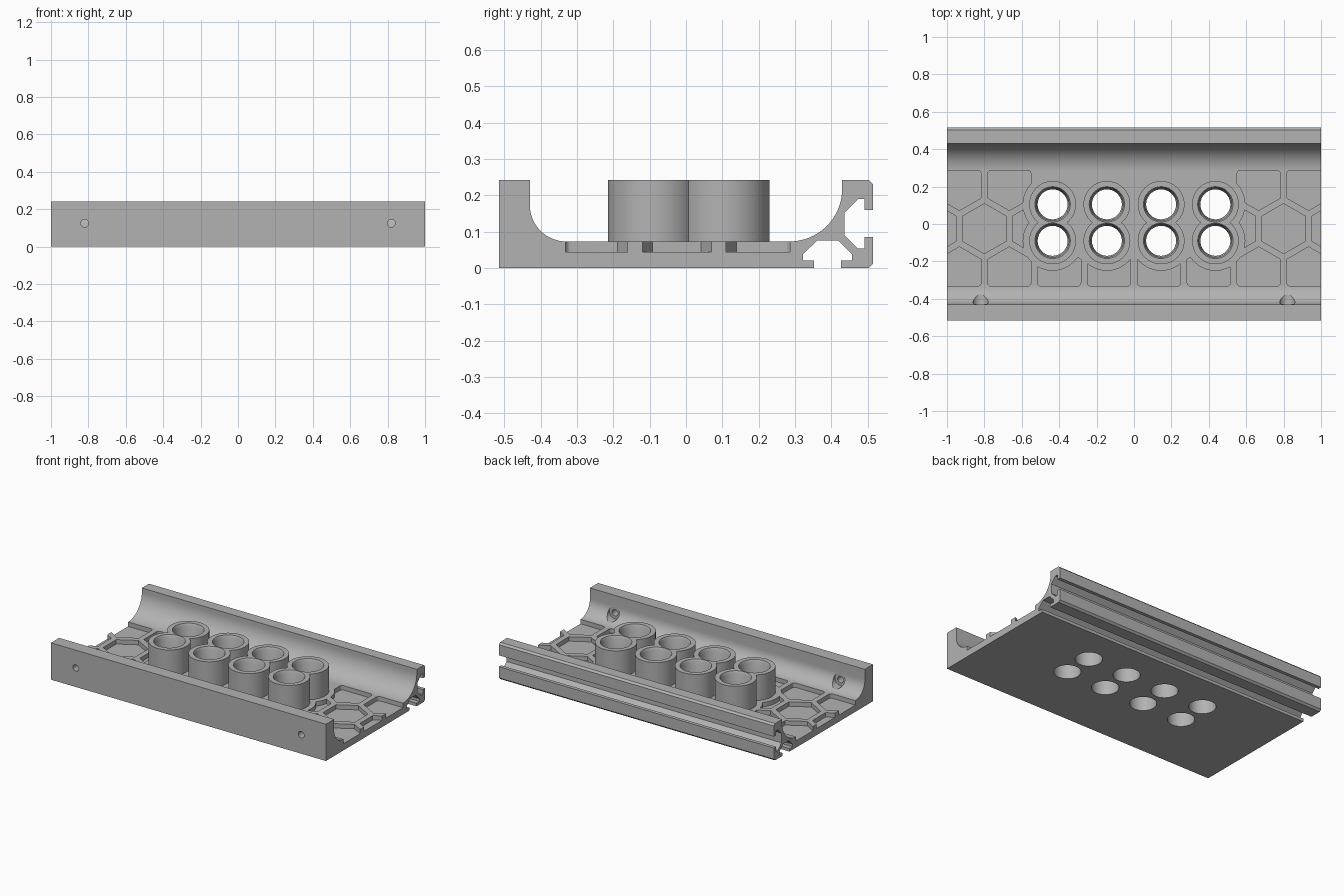
import bpy, bmesh, math
from mathutils import Vector

if "Cube" in bpy.data.objects:
    bpy.data.objects.remove(bpy.data.objects["Cube"], do_unlink=True)

grey = bpy.data.materials.new("plain grey")
grey.use_nodes = True
grey.diffuse_color = (0.45, 0.45, 0.45, 1)
grey.node_tree.nodes["Principled BSDF"].inputs["Base Color"].default_value = grey.diffuse_color


def make_object(name, bm):
    bmesh.ops.recalc_face_normals(bm, faces=bm.faces)
    mesh = bpy.data.meshes.new(name)
    bm.to_mesh(mesh)
    bm.free()
    mesh.materials.append(grey)
    obj = bpy.data.objects.new(name, mesh)
    bpy.context.collection.objects.link(obj)
    return obj


def add_prism(bm, points, push):
    """Extrude a closed outline along a vector."""
    face = bm.faces.new([bm.verts.new(p) for p in points])
    out = bmesh.ops.extrude_face_region(bm, geom=[face])
    moved = [g for g in out["geom"] if isinstance(g, bmesh.types.BMVert)]
    bmesh.ops.translate(bm, verts=moved, vec=Vector(push))


def add_turned(bm, centre, profile, axis="Z", sides=64):
    """Stack of round sections; profile lists (radius, height)."""
    rings = []
    for radius, height in profile:
        ring = []
        for i in range(sides):
            a = math.tau * i / sides
            u, v = radius * math.cos(a), radius * math.sin(a)
            offset = (u, v, height) if axis == "Z" else (u, height, v)
            ring.append(bm.verts.new(Vector(centre) + Vector(offset)))
        rings.append(ring)
    for low, high in zip(rings, rings[1:]):
        for i in range(sides):
            j = (i + 1) % sides
            bm.faces.new((low[i], low[j], high[j], high[i]))
    bm.faces.new(rings[0])
    bm.faces.new(rings[-1])


def boolean(target, cutter, operation):
    mod = target.modifiers.new(operation, "BOOLEAN")
    mod.object, mod.operation, mod.solver = cutter, operation, "EXACT"
    bpy.context.view_layer.objects.active = target
    bpy.ops.object.modifier_apply(modifier=mod.name)
    bpy.data.objects.remove(cutter, do_unlink=True)


def arc(cy, cz, radius, start, end, steps):
    angles = [math.radians(start + (end - start) * i / steps) for i in range(steps + 1)]
    return [(cy + radius * math.cos(a), cz + radius * math.sin(a)) for a in angles]


FLOOR, TOP, POCKET = 0.073, 0.242, 0.044

# Channel section: front wall, floor, curved back wall with two T slots
section = [(-0.515, 0), (-0.515, TOP), (-0.43, TOP)]
section += arc(-0.33, FLOOR + 0.1, 0.1, 180, 270, 16)
section += arc(0.285, FLOOR + 0.145, 0.145, 270, 360, 20)
section += [(0.43, TOP), (0.503, TOP), (0.515, 0.23)]
section += [(0.515, 0.16), (0.492, 0.16), (0.492, 0.19), (0.474, 0.19), (0.437, 0.153),
            (0.437, 0.09), (0.474, 0.053), (0.492, 0.053), (0.492, 0.085), (0.515, 0.085)]
section += [(0.515, 0.012), (0.503, 0)]
section += [(0.427, 0), (0.427, 0.02), (0.457, 0.02), (0.457, 0.038), (0.419, 0.076),
            (0.362, 0.076), (0.322, 0.038), (0.322, 0.02), (0.353, 0.02), (0.353, 0)]
bm = bmesh.new()
add_prism(bm, [(-1, y, z) for y, z in section], (2, 0, 0))
body = make_object("channel_tray", bm)

# Honeycomb pockets in the floor
PITCH = 0.8 / 3
HALF = PITCH / 2 - 0.0175
R = HALF / math.cos(math.pi / 6)
ROW = PITCH * math.sqrt(3) / 2
MID_Y = -0.025


def end_cell(x, y, edge):
    """Half a hexagon, squared off with rounded corners at the edge line."""
    s = 1 if edge > y else -1
    r = 0.018
    pts = [(x - HALF, y - s * R / 2), (x, y - s * R), (x + HALF, y - s * R / 2)]
    for side, order in ((1, (0, 30, 60, 90)), (-1, (90, 60, 30, 0))):
        for d in order:
            a = math.radians(d)
            pts.append((x + side * (HALF - r + r * math.cos(a)), edge - s * r * (1 - math.sin(a))))
    return pts


cells = []
for side in (-1, 1):
    for k in (4, 2):
        x = side * PITCH * k
        cells.append([(x + R * math.sin(math.tau * i / 6),
                       MID_Y + R * math.cos(math.tau * i / 6)) for i in range(6)])
    cells.append([(side * PITCH * 3 + R * math.sin(math.tau * i / 6),
                   MID_Y + R * math.cos(math.tau * i / 6)) for i in range(6)])
    for k in (2.5, 3.5):
        cells.append(end_cell(side * PITCH * k, MID_Y + ROW, 0.287))
    for k in (0.5, 1.5, 2.5, 3.5):
        cells.append(end_cell(side * PITCH * k, MID_Y - ROW, -0.332))
bm = bmesh.new()
for cell in cells:
    add_prism(bm, [(x, y, POCKET) for x, y in cell], (0, 0, 0.05))
pockets = make_object("floor_pockets", bm)

# Round pads around the tubes stay uncut
TUBE_X = [-0.435, -0.145, 0.145, 0.435]
TUBE_Y = [-0.09, 0.105]
for y in TUBE_Y:
    for x in TUBE_X:
        bm = bmesh.new()
        add_turned(bm, (x, y, 0), [(0.16, 0), (0.16, 0.15)])
        boolean(pockets, make_object("pad", bm), "DIFFERENCE")
boolean(body, pockets, "DIFFERENCE")

# Two rows of merged tubes
for y in TUBE_Y:
    bm = bmesh.new()
    for x in TUBE_X:
        add_turned(bm, (x, y, 0), [(0.125, 0.03), (0.125, TOP)])
    boolean(body, make_object("tube_row", bm), "UNION")

# Tapered bores with a chamfered mouth
bm = bmesh.new()
for y in TUBE_Y:
    for x in TUBE_X:
        add_turned(bm, (x, y, 0), [(0.08, -0.05), (0.08, 0), (0.087, TOP - 0.015),
                                   (0.0945, TOP), (0.0945, TOP + 0.05)])
boolean(body, make_object("tube_bores", bm), "DIFFERENCE")

# Screw holes in the front wall, counterbored from inside
bm = bmesh.new()
for x in (-0.82, 0.82):
    add_turned(bm, (x, 0, 0.125), [(0.021, -0.6), (0.021, -0.434), (0.041, -0.434),
                                   (0.041, -0.34)], "Y", 32)
boolean(body, make_object("screw_holes", bm), "DIFFERENCE")

bpy.ops.object.select_all(action="DESELECT")
body.select_set(True)
bpy.context.view_layer.objects.active = body
bpy.ops.object.shade_smooth_by_angle(angle=math.radians(25))
